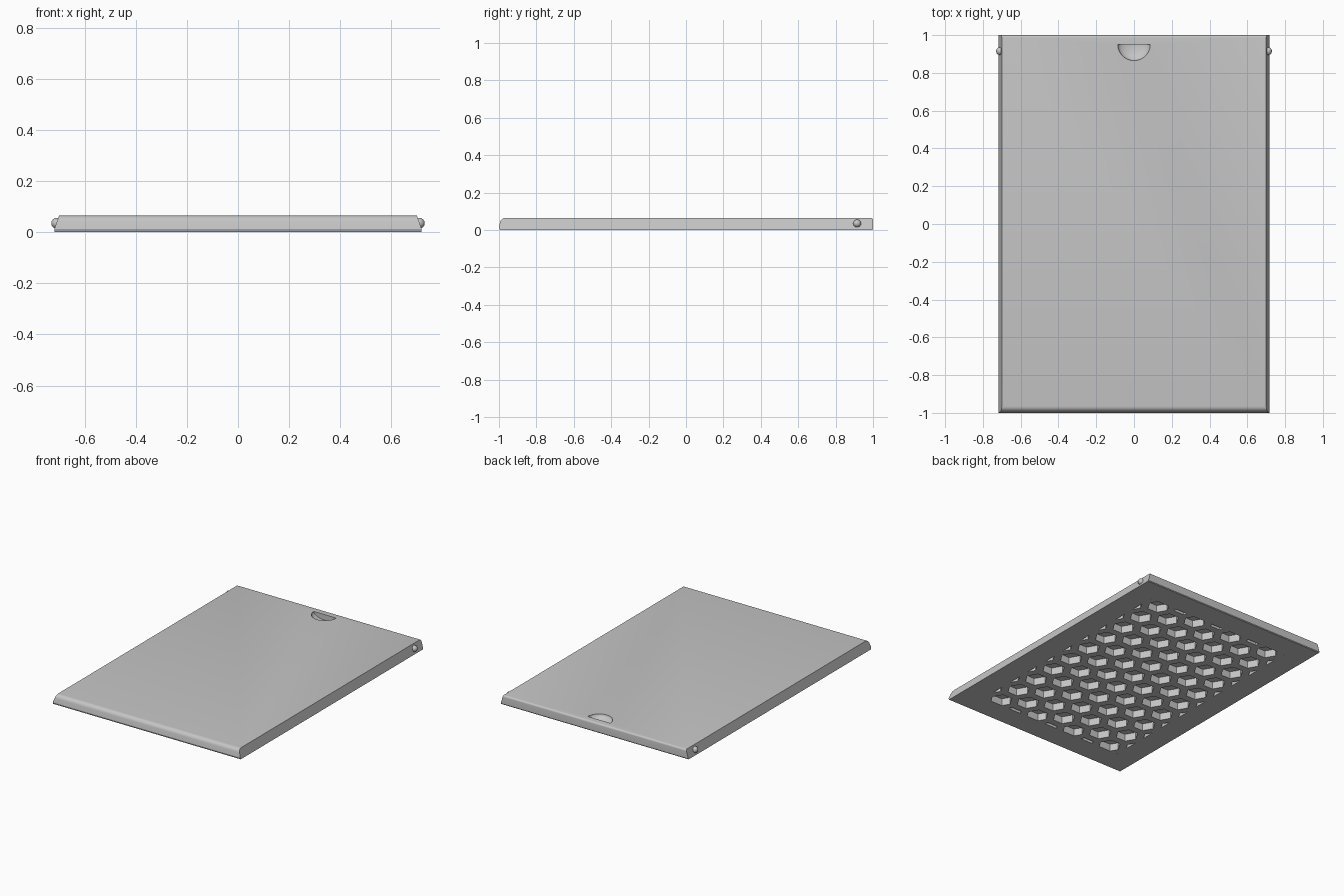
import bpy, bmesh, math
from mathutils import Vector

cube = bpy.data.objects.get("Cube")
if cube:
    bpy.data.objects.remove(cube, do_unlink=True)

grey = bpy.data.materials.new("light grey plastic")
grey.use_nodes = True
colour = (0.56, 0.56, 0.56, 1)
grey.diffuse_color = colour
grey.node_tree.nodes["Principled BSDF"].inputs["Base Color"].default_value = colour

HEIGHT = 0.065


def make_object(name, bm):
    bmesh.ops.recalc_face_normals(bm, faces=bm.faces)
    mesh = bpy.data.meshes.new(name)
    bm.to_mesh(mesh)
    bm.free()
    obj = bpy.data.objects.new(name, mesh)
    bpy.context.collection.objects.link(obj)
    mesh.materials.append(grey)
    return obj


def activate(obj):
    bpy.ops.object.select_all(action='DESELECT')
    obj.select_set(True)
    bpy.context.view_layer.objects.active = obj


def cut(target, cutter):
    cutter.hide_render = True
    mod = target.modifiers.new("cut", 'BOOLEAN')
    mod.operation = 'DIFFERENCE'
    mod.solver = 'EXACT'
    mod.object = cutter
    activate(target)
    bpy.ops.object.modifier_apply(modifier=mod.name)
    bpy.data.objects.remove(cutter, do_unlink=True)


# Cover panel: side profile with rounded front and back, sides leaning inward
def half_width(z):
    return 0.718 - 0.018 * max(0, z - 0.012) / (HEIGHT - 0.012)


profile = [(-0.995, 0), (-1, 0.012)]
for i in range(7):
    a = math.radians(15 + 75 * i / 6)
    profile.append((-0.965 - 0.03 * math.cos(a), 0.035 + 0.03 * math.sin(a)))
for i in range(5):
    a = math.radians(90 - 90 * i / 4)
    profile.append((0.988 + 0.012 * math.cos(a), 0.053 + 0.012 * math.sin(a)))
profile += [(1, 0.005), (0.996, 0)]

bm = bmesh.new()
rings = [[bm.verts.new((s * half_width(z), y, z)) for y, z in profile] for s in (-1, 1)]
for ring in rings:
    bm.faces.new(ring)
for i in range(len(profile)):
    j = (i + 1) % len(profile)
    bm.faces.new((rings[0][i], rings[0][j], rings[1][j], rings[1][i]))
panel = make_object("cover_panel", bm)

# Honeycomb pockets underneath, trimmed to a rectangle
PITCH, RADIUS, DEPTH = 0.175, 0.073, 0.05
LIMIT = Vector((0.56, 0.835, 0))
bm = bmesh.new()
for col in range(-4, 5):
    for row in range(-6, 7):
        cx = col * PITCH * math.sqrt(3) / 2
        cy = (row + 0.5 * (col % 2)) * PITCH
        bm.faces.new([bm.verts.new((cx + RADIUS * math.cos(k * math.pi / 3),
                                    cy + RADIUS * math.sin(k * math.pi / 3), 0))
                      for k in range(6)])
for axis in (Vector((1, 0, 0)), Vector((0, 1, 0))):
    for s in (-1, 1):
        bmesh.ops.bisect_plane(bm, geom=bm.verts[:] + bm.edges[:] + bm.faces[:],
                               plane_co=LIMIT * s, plane_no=axis * s, clear_outer=True)
pockets = make_object("pocket_cutter", bm)
thick = pockets.modifiers.new("thickness", 'SOLIDIFY')
thick.thickness = 2 * DEPTH
thick.offset = 0
activate(pockets)
bpy.ops.object.modifier_apply(modifier=thick.name)
cut(panel, pockets)

# Half-round thumb notch on top, with a straight edge toward the back
bm = bmesh.new()
bmesh.ops.create_uvsphere(bm, u_segments=48, v_segments=24, radius=0.086)
bmesh.ops.scale(bm, vec=(1, 1, 0.45), verts=bm.verts)
res = bmesh.ops.bisect_plane(bm, geom=bm.verts[:] + bm.edges[:] + bm.faces[:],
                             plane_co=(0, 0, 0), plane_no=(0, 1, 0), clear_outer=True)
bmesh.ops.holes_fill(bm, edges=[e for e in bm.edges if e.is_boundary])
bmesh.ops.translate(bm, vec=(0, 0.951, HEIGHT), verts=bm.verts)
cut(panel, make_object("notch_cutter", bm))
activate(panel)
bpy.ops.object.shade_smooth_by_angle(angle=math.radians(28))

# Snap bumps near the back on both sides
for side, s in (("left", 1), ("right", -1)):
    bm = bmesh.new()
    bmesh.ops.create_uvsphere(bm, u_segments=32, v_segments=16, radius=0.021)
    bmesh.ops.translate(bm, vec=(s * 0.709, 0.915, 0.035), verts=bm.verts)
    bump = make_object(side + "_snap_bump", bm)
    activate(bump)
    bpy.ops.object.shade_smooth()
